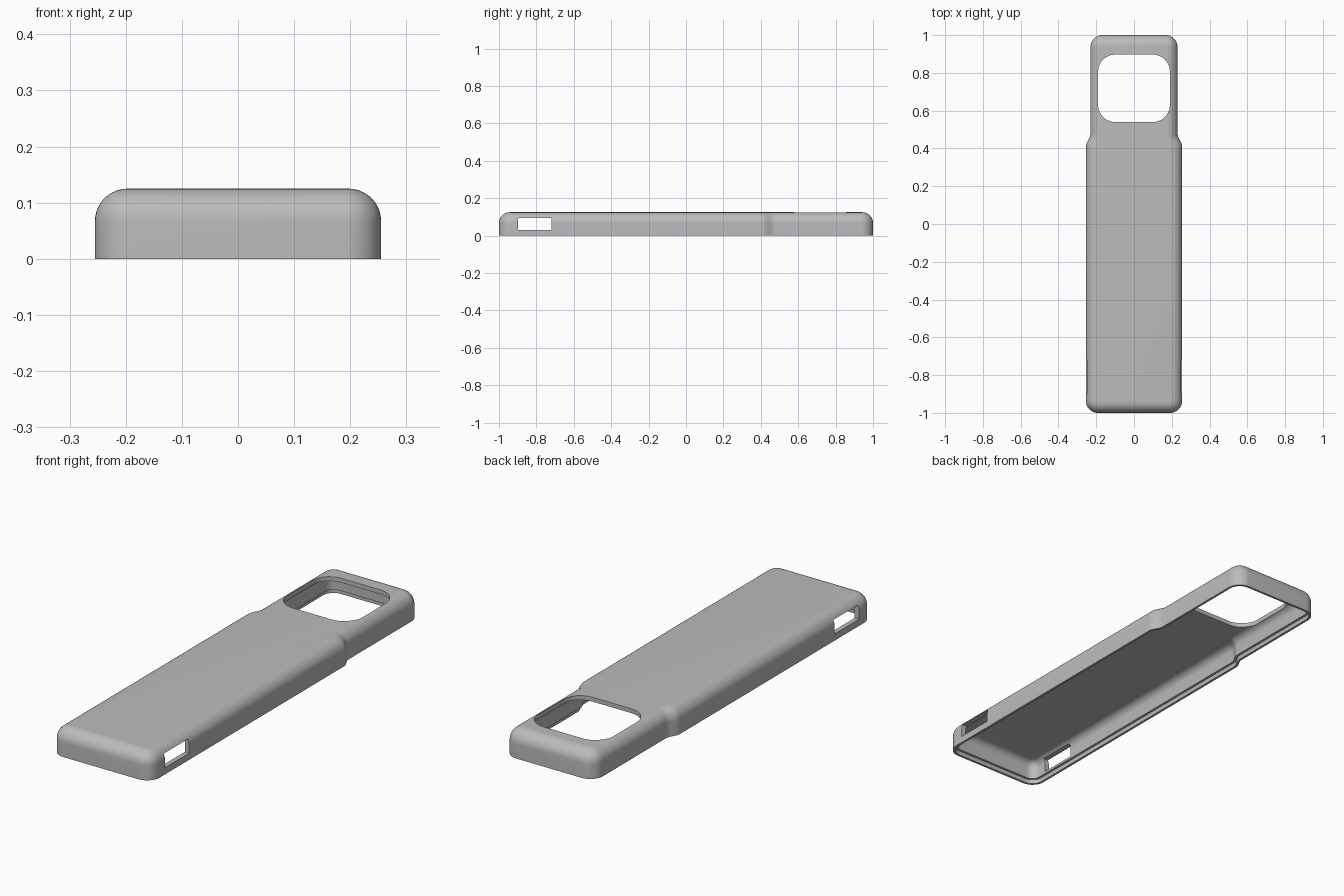
import bpy, bmesh, math

if "Cube" in bpy.data.objects:
    bpy.data.objects.remove(bpy.data.objects["Cube"])

WIDE, NARROW, HEIGHT = 0.255, 0.231, 0.125
SEG = 10

grey = bpy.data.materials.new("grey plastic")
grey.diffuse_color = (0.5, 0.5, 0.5, 1)
grey.use_nodes = True
grey.node_tree.nodes["Principled BSDF"].inputs["Base Color"].default_value = grey.diffuse_color


def arc(cx, cy, r, a0, a1, n=SEG):
    return [(cx + r * math.cos(math.radians(a0 + (a1 - a0) * i / n)),
             cy + r * math.sin(math.radians(a0 + (a1 - a0) * i / n))) for i in range(n + 1)]


def outline(inset):
    """Plan of the case, wide at the front and necked in near the back."""
    r = max(0.064 - inset, 0.005)
    w, n, e = WIDE - inset, NARROW - inset, 1 - inset
    half = arc(w - r, -e + r, r, -90, 0)
    for i in range(9):                      # soft S-shaped shoulder
        t = i / 8
        s = t * t * (3 - 2 * t)
        half.append((w + (n - w) * s, 0.41 + 0.065 * t - 0.2 * inset))
    half += arc(n - r, e - r, r, 0, 90)
    return half + [(-x, y) for x, y in reversed(half)]


def finish(name, bm):
    bmesh.ops.recalc_face_normals(bm, faces=bm.faces)
    me = bpy.data.meshes.new(name)
    bm.to_mesh(me)
    bm.free()
    me.materials.append(grey)
    ob = bpy.data.objects.new(name, me)
    bpy.context.collection.objects.link(ob)
    return ob


def loft(name, rings, closed_caps=True):
    """Skin a stack of equal-length rings of 3D points and cap both ends."""
    bm = bmesh.new()
    vs = [[bm.verts.new(p) for p in ring] for ring in rings]
    n = len(vs[0])
    for a, b in zip(vs, vs[1:]):
        for i in range(n):
            j = (i + 1) % n
            bm.faces.new((a[i], a[j], b[j], b[i]))
    bm.faces.new(vs[0])
    bm.faces.new(vs[-1])
    return finish(name, bm)


# Wall section (inset, z): outer top, outer fillet, rim, stepped lip, inner fillet, ceiling
R, WALL, LIP, RI = 0.058, 0.022, 0.011, 0.034
CEIL = HEIGHT - 0.02
section = [(R - x, HEIGHT - R + z) for x, z in arc(0, 0, R, 90, 0)]
section += [(0, 0), (LIP, 0), (LIP, 0.02), (WALL, 0.02)]
section += [(WALL + RI - x, CEIL - RI + z) for x, z in arc(0, 0, RI, 0, 90)]
case = loft("case_shell", [[(x, y, z) for x, y in outline(d)] for d, z in section])

# Cutter for the rounded opening in the top
hw, y0, y1, r = 0.19, 0.54, 0.897, 0.09
plan = (arc(hw - r, y0 + r, r, -90, 0) + arc(hw - r, y1 - r, r, 0, 90)
        + arc(-hw + r, y1 - r, r, 90, 180) + arc(-hw + r, y0 + r, r, 180, 270))
opening = loft("opening_cutter", [[(x, y, z) for x, y in plan] for z in (0.06, 0.2)])

# Cutter for the slots through both sides
rect = [(-0.4, -0.897), (0.4, -0.897), (0.4, -0.72), (-0.4, -0.72)]
slots = loft("side_slot_cutter", [[(x, y, z) for x, y in rect] for z in (0.031, 0.094)])

bpy.context.view_layer.objects.active = case
case.select_set(True)
for cutter in (opening, slots):
    cutter.hide_render = True
    mod = case.modifiers.new(cutter.name, 'BOOLEAN')
    mod.operation, mod.solver, mod.object = 'DIFFERENCE', 'EXACT', cutter
    bpy.ops.object.modifier_apply(modifier=mod.name)
    bpy.data.objects.remove(cutter)

bpy.ops.object.shade_smooth_by_angle(angle=math.radians(30))
